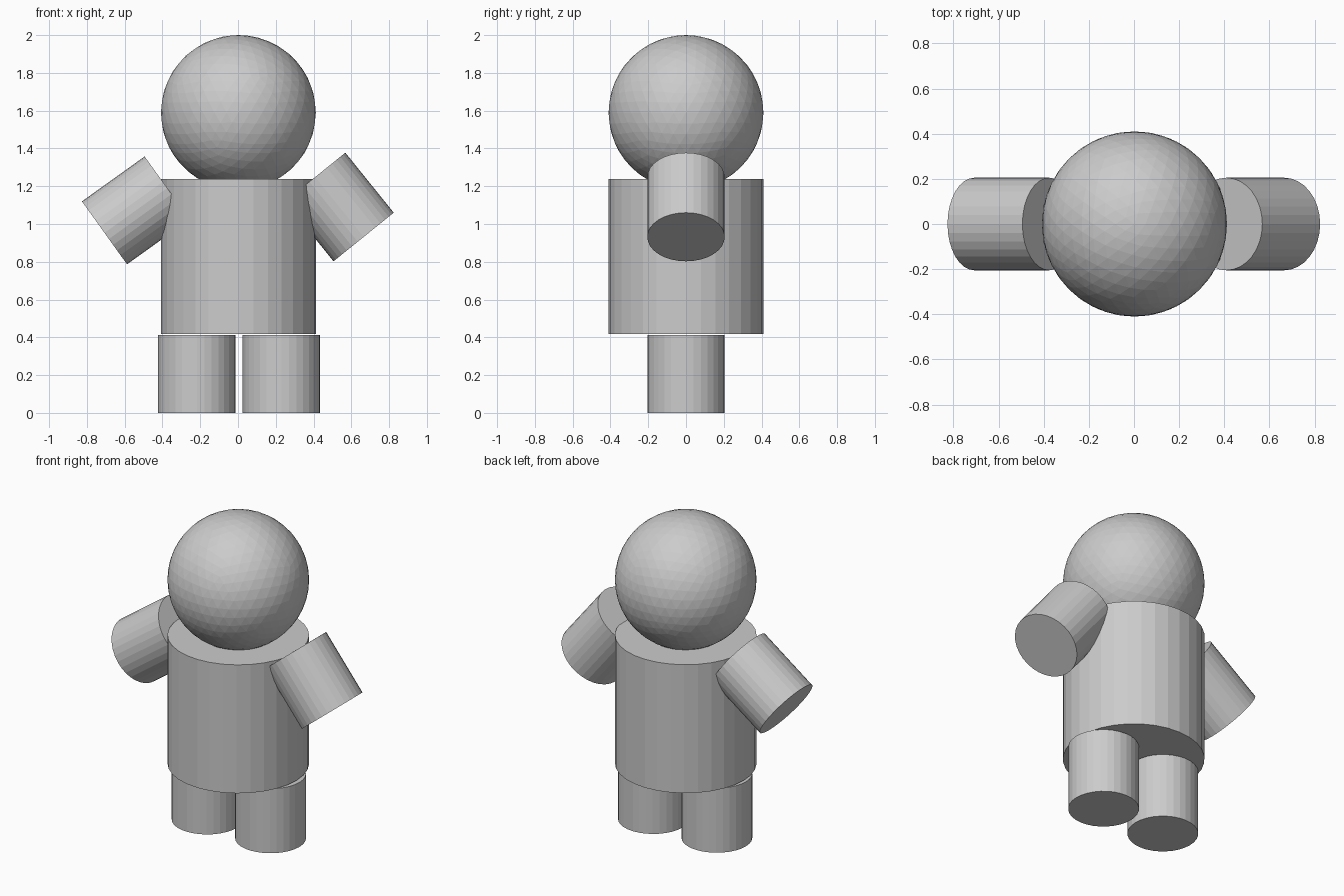
import bpy
from math import radians

if "Cube" in bpy.data.objects:
    bpy.data.objects.remove(bpy.data.objects["Cube"])

grey = bpy.data.materials.new("light grey")
grey.diffuse_color = (0.6, 0.6, 0.6, 1.0)
grey.use_nodes = True
grey.node_tree.nodes["Principled BSDF"].inputs["Base Color"].default_value = grey.diffuse_color


def finish(name):
    ob = bpy.context.object
    ob.name = name
    ob.data.name = name
    ob.data.materials.append(grey)


def cylinder(name, radius, depth, loc, tilt=0.0):
    bpy.ops.mesh.primitive_cylinder_add(vertices=32, radius=radius, depth=depth,
                                        location=loc, rotation=(0, radians(tilt), 0))
    finish(name)


# Head: faceted ball sunk slightly into the torso
bpy.ops.mesh.primitive_ico_sphere_add(subdivisions=4, radius=0.41, location=(0.002, 0, 1.59))
finish("head")

# Torso
cylinder("torso", 0.41, 0.82, (0.002, 0, 0.827))

# Legs: stubby cylinders
for name, x in (("left_leg", -0.218), ("right_leg", 0.23)):
    cylinder(name, 0.205, 0.412, (x, 0, 0.206))

# Arms: same cylinders, tilted outward by different amounts
for name, x, z, tilt in (("left_arm", -0.541, 1.072, 54.4),
                         ("right_arm", 0.537, 1.09, -38.9)):
    cylinder(name, 0.205, 0.408, (x, 0, z), tilt)
